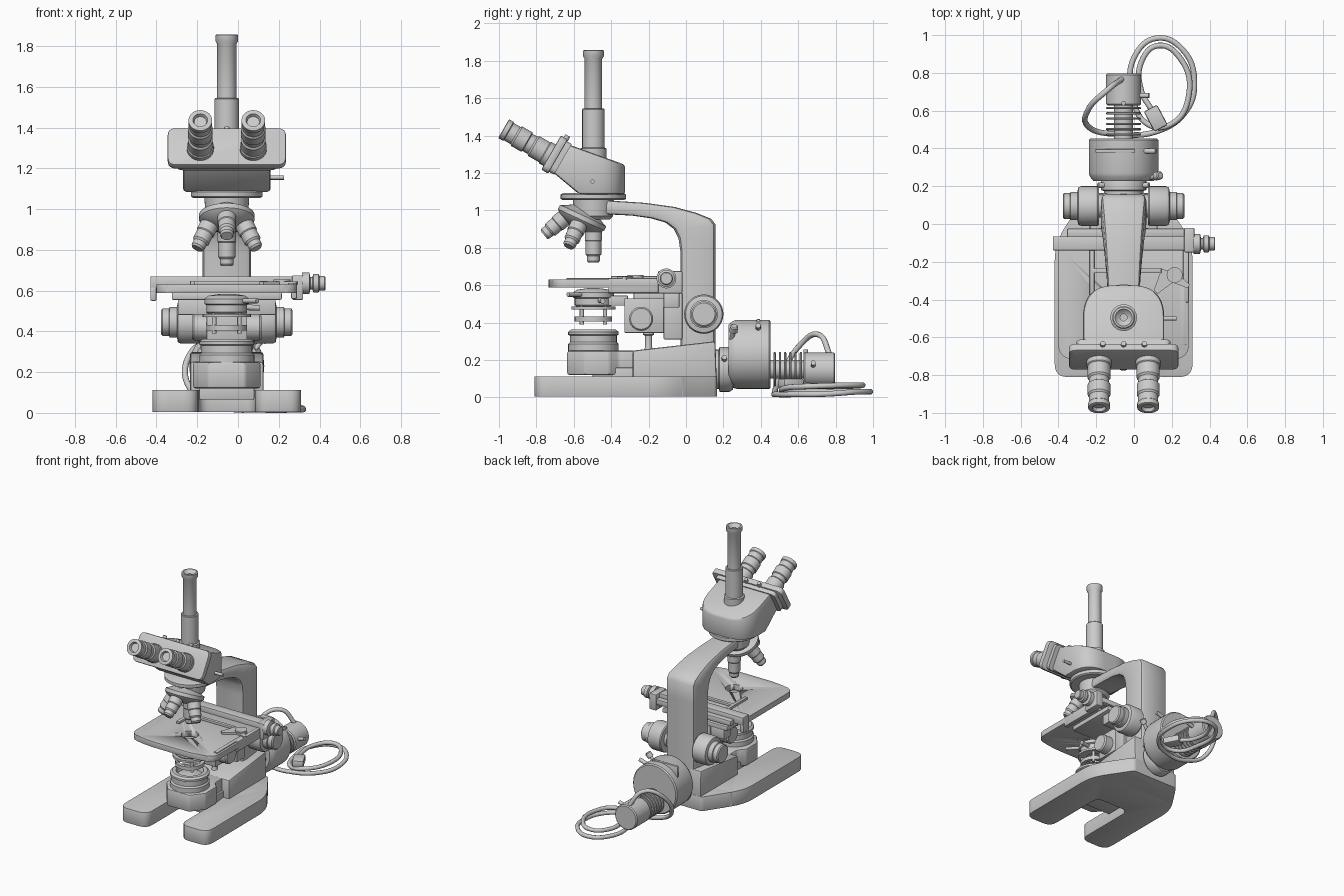
import bpy, bmesh, math
from mathutils import Vector, Matrix, Euler

if "Cube" in bpy.data.objects:
    bpy.data.objects.remove(bpy.data.objects["Cube"])

CX = -0.055          # the optical axis sits slightly left of the bounding-box centre
AX = -0.495          # y of the optical axis


def build(name, rings, wrap=False, bevel=0, cuts=(), M=None):
    """Loft through rings of points, optionally cut by planes and bevelled."""
    bm = bmesh.new()
    rows = [[bm.verts.new(p) for p in ring] for ring in rings]
    n = len(rows[0])
    for a, b in zip(rows, rows[1:] + (rows[:1] if wrap else [])):
        for i in range(n):
            bm.faces.new((a[i], a[(i + 1) % n], b[(i + 1) % n], b[i]))
    if not wrap:
        bm.faces.new(rows[0])
        bm.faces.new(rows[-1])
    if M:
        bm.transform(M)
    for co, no in cuts:
        bmesh.ops.bisect_plane(bm, geom=bm.verts[:] + bm.edges[:] + bm.faces[:],
                               plane_co=co, plane_no=no, clear_outer=True)
        bmesh.ops.holes_fill(bm, edges=[e for e in bm.edges if e.is_boundary], sides=0)
    bmesh.ops.recalc_face_normals(bm, faces=bm.faces[:])
    bm.normal_update()
    if bevel:
        sharp = [e for e in bm.edges if e.calc_face_angle(0) > 0.6]
        bmesh.ops.bevel(bm, geom=sharp, offset=bevel, segments=2, profile=0.5,
                        affect='EDGES', clamp_overlap=True)
        bm.normal_update()
    for f in bm.faces:
        f.smooth = True
    for e in bm.edges:
        e.smooth = e.calc_face_angle(0) < 0.6
    me = bpy.data.meshes.new(name)
    bm.to_mesh(me)
    bm.free()
    ob = bpy.data.objects.new(name, me)
    ob.location.x = CX
    bpy.context.collection.objects.link(ob)
    return ob


def lathe(name, prof, at, d=(0, 0, 1), n=40, wrap=False):
    rings = [[(r * math.cos(2 * math.pi * i / n), r * math.sin(2 * math.pi * i / n), h)
              for i in range(n)] for r, h in prof]
    M = Matrix.Translation(at) @ Vector(d).to_track_quat('Z', 'Y').to_matrix().to_4x4()
    return build(name, rings, wrap, M=M)


def rod(name, r, a, b, n=24):
    d = Vector(b) - Vector(a)
    return lathe(name, [(r, 0), (r, d.length)], a, d, n)


def extrude(name, pts, lo, hi, axis='z', **kw):
    put = (lambda p, h: (p[0], p[1], h)) if axis == 'z' else (lambda p, h: (h, p[0], p[1]))
    return build(name, [[put(p, h) for p in pts] for h in (lo, hi)], **kw)


def box(name, lo, hi, bevel=0.006):
    (x0, y0, z0), (x1, y1, z1) = lo, hi
    return extrude(name, [(x0, y0), (x1, y0), (x1, y1), (x0, y1)], z0, z1, bevel=bevel)


def rounded(pts, n=7):
    """Round each (x, y, radius) corner of a polygon."""
    out = []
    for i, (x, y, r) in enumerate(pts):
        p = Vector((x, y))
        if not r:
            out.append(p)
            continue
        a = p + (Vector(pts[i - 1][:2]) - p).normalized() * r
        b = p + (Vector(pts[(i + 1) % len(pts)][:2]) - p).normalized() * r
        for k in range(n):
            t = k / (n - 1)
            out.append(a * (1 - t) ** 2 + p * 2 * t * (1 - t) + b * t * t)
    return out


def sym(half):
    return half + [(-x, *rest) for x, *rest in reversed(half)]


# Base: two feet joined at the back, and the housing behind the lamp port
base = sym([(.14, -.30, .06), (.14, -.81, .07), (.365, -.81, .07), (.365, -.10, .1),
            (.28, .03, .06), (.19, .165, .02)])
extrude("base", rounded(base), 0.005, 0.112, bevel=0.01)
extrude("base_housing", [(-.285, .06), (-.285, .25), (.157, .30), (.165, .06)], -.18, .18, 'x', bevel=.012)
box("lamp_port_underside", (-.135, -.50, .065), (.135, -.25, .16))
block = sym([(.09, -.635), (.165, -.54), (.165, -.41), (.12, -.36), (.12, -.27)])
extrude("illuminator_block", block, .12, .25, bevel=.012)
lathe("illuminator_ring", [(.135, .24), (.135, .285), (.125, .295), (.125, .33), (.135, .335), (.135, .35),
                           (.12, .362), (.095, .362), (.085, .33), (.02, .345)], (0, AX, 0))

# Arm: vertical pillar curving forward to the nose
arm = [(.157, .28, -.03, .28, .12), (.157, .80, -.03, .78, .12), (.157, .925, -.04, .85, .12),
       (.135, .955, -.065, .90, .118), (.06, .985, -.11, .935, .11), (-.06, 1.018, -.19, .958, .10),
       (-.22, 1.04, -.29, .972, .09), (-.45, 1.055, -.45, .98, .08)]
rings = []
for oy, oz, iy, iz, w in arm:
    ring = []
    for t, k in ((0, .8), (.05, .93), (.18, 1), (.82, 1), (.95, .93), (1, .8)):
        ring.append((w * k, oy + (iy - oy) * t, oz + (iz - oz) * t))
    rings.append(ring + [(-x, y, z) for x, y, z in reversed(ring)])
build("arm", rings)
lathe("arm_nose", [(.085, .95), (.105, .97), (.11, 1.06)], (0, AX, 0))
lathe("head_mount", [(.165, 1.055), (.175, 1.062), (.175, 1.085), (.16, 1.092)], (0, AX, 0), n=56)

# Focus knobs on both sides
for s, side in ((-1, "left"), (1, "right")):
    lathe("focus_knob_" + side, [(.06, .11), (.06, .13), (.1, .13), (.105, .137), (.105, .225), (.098, .24),
          (.075, .245), (.075, .28), (.068, .283), (.068, .315), (.06, .322)], (0, .095, .445), (s, 0, 0))

# Head housing: U-shaped block cut by sloping planes
head = rounded([(.215, -.80, 0), (.215, -.325, .17), (-.215, -.325, .17), (-.215, -.80, 0)], 12)
tilt = math.radians(30)
fwd = Vector((0, -math.cos(tilt), math.sin(tilt)))
extrude("head_housing", head, 1.085, 1.40, bevel=.016, cuts=[
    ((0, -.68, 1.29), fwd), ((0, -.58, 1.335), (0, .09, .25)), ((0, -.57, 1.085), (0, -.125, -.15))])
plate = rounded([(.29, -.105, .04), (.29, .105, .04), (-.29, .105, .04), (-.29, -.105, .04)])
tip = Matrix.Translation((0, -.68, 1.285)) @ Euler((math.pi / 2 - tilt, 0, 0)).to_matrix().to_4x4()
extrude("eyepiece_plate", plate, .005, .048, bevel=.008, M=tip)
rail = [(x * .86, y * .9) for x, y in plate]
extrude("eyepiece_plate_back", rail, -.025, .006, M=tip)
for x in (-.11, 0, .11):
    rod("plate_screw", .014, (x, -.645, 1.375), (x, -.632, 1.40), 12)
for s, side in ((-1, "left"), (1, "right")):
    lathe("eyepiece_" + side, [(.066, -.02), (.066, .06), (.061, .065), (.061, .13), (.053, .14), (.053, .17),
          (.06, .175), (.06, .235), (.053, .245), (.053, .285), (.058, .29), (.058, .315), (.05, .318),
          (.036, .318), (.03, .30)], (s * .13, -.70, 1.278), fwd)
rod("head_lever", .011, (.2, -.5, 1.155), (.28, -.5, 1.155), 16)

# Vertical camera tube
lathe("camera_tube", [(.07, 1.26), (.07, 1.33), (.06, 1.335), (.06, 1.54), (.056, 1.545), (.047, 1.545),
                      (.047, 1.81), (.056, 1.825), (.056, 1.855), (.045, 1.857), (.03, 1.84), (.018, 1.835),
                      (.018, 1.78)], (0, AX, 0))

# Revolving nosepiece with four objectives spread on a cone
apex = Vector((0, AX, 1.09))
axis = Vector((0, -math.sin(math.radians(25)), -math.cos(math.radians(25))))
lathe("nosepiece", [(.06, .04), (.075, .1), (.12, .125), (.136, .13), (.136, .155), (.12, .172), (.05, .205)],
      apex, axis, 56)
for i in range(4):
    d = Matrix.Rotation(i * math.pi / 2, 3, axis) @ Vector((0, 0, -1))
    L = .37 if i == 0 else .345
    lathe("objective_%d" % (i + 1), [(.036, .13), (.036, .2), (.046, .205), (.046, .25), (.042, .255),
          (.042, L - .045), (.034, L - .035), (.034, L - .01), (.027, L), (.012, L)], apex, d, 32)

# Stage plate with light hole
stage = rounded(sym([(.2, -.735, .1), (.345, -.70, .06), (.345, -.12, .01)]))
plate = extrude("stage_plate", stage, .588, .63, bevel=.005)
hole = rod("stage_hole_cutter", .06, (0, AX, .5), (0, AX, .7), 40)
hole.hide_render = True
hole.hide_viewport = True
cut = plate.modifiers.new("hole", 'BOOLEAN')
cut.operation, cut.object, cut.solver = 'DIFFERENCE', hole, 'EXACT'
box("stage_carriage", (-.27, -.415, .555), (.27, -.025, .59))

# Mechanical slide holder
box("slide_rail", (-.375, -.14, .61), (.39, -.065, .67))
box("slide_rail_back", (-.30, -.07, .60), (.34, -.025, .64))
box("slide_rail_end", (-.375, -.14, .55), (-.345, -.07, .62))
box("side_rail", (.315, -.415, .56), (.345, -.06, .637))
box("side_bar", (.30, -.64, .628), (.33, -.30, .637), .002)
box("slide_bar", (-.17, -.26, .63), (.2, -.235, .648), .003)
extrude("slide_finger", [(.16, -.35), (.18, -.37), (.26, -.31), (.34, -.34), (.35, -.32), (.27, -.25), (.2, -.24)],
        .63, .645)
rod("slide_finger_pivot", .042, (.27, -.27, .63), (.27, -.27, .655))
box("slide_arm", (-.18, -.40, .63), (-.155, -.12, .648), .003)
box("stage_knob_block", (.32, -.15, .555), (.375, -.02, .675))
lathe("stage_knobs", [(.053, .37), (.053, .405), (.03, .41), (.03, .42), (.045, .425), (.045, .45), (.035, .455),
                      (.035, .48), (.03, .485)], (0, -.105, .636), (1, 0, 0))

# Stage support and condenser focus
box("stage_support", (-.24, -.12, .48), (.24, -.035, .56))
box("support_slide", (-.13, -.12, .31), (.13, -.02, .56))
box("condenser_bracket", (-.10, -.33, .345), (.10, -.11, .53))
box("bracket_neck", (-.05, -.28, .52), (.05, -.11, .56))
box("condenser_arm", (-.06, -.45, .49), (.06, -.31, .545))
for s in (-1, 1):
    lathe("condenser_knob", [(.064, .09), (.064, .16), (.056, .17)], (0, -.24, .42), (s, 0, 0))
lathe("limit_screw", [(.03, .24), (.018, .27), (.018, .33), (.03, .335), (.03, .36)], (0, -.20, 0), n=20)

# Condenser: lens barrel, iris ring, filter carrier on posts
lathe("condenser_barrel", [(.03, .485), (.09, .485), (.1, .495), (.1, .53), (.11, .535), (.11, .56), (.09, .575),
                           (.06, .58), (.03, .584)], (0, AX, 0))
lathe("condenser_iris", [(.06, .47), (.118, .47), (.118, .486), (.06, .486)], (0, AX, 0), wrap=True)
lathe("filter_carrier", [(.075, .405), (.1, .405), (.1, .432), (.075, .432)], (0, AX, 0), wrap=True)
for i in range(4):
    a = math.pi / 4 + i * math.pi / 2
    x, y = .088 * math.cos(a), AX + .088 * math.sin(a)
    rod("carrier_post", .011, (x, y, .39), (x, y, .49), 12)
rod("iris_lever", .012, (.08, -.56, .55), (.15, -.63, .55), 12)
rod("centring_screw", .014, (.06, AX + .03, .52), (.16, AX + .05, .515), 12)

# Lamp house behind the base: flange, drum, fins and socket
back = (0, 1, 0)
lathe("lamp_flange", [(.105, .15), (.105, .175), (.12, .18), (.12, .232), (.11, .25)], (0, 0, .15), back)
lathe("lamp_drum", [(.16, .228), (.178, .25), (.184, .27), (.184, .445), (.176, .453)], (0, 0, .23), back, 56)
box("lamp_drum_slot", (-.15, .378, .33), (.06, .396, .418), .002)
lathe("lamp_core", [(.05, .44), (.05, .64)], (0, 0, .15), back)
for i in range(6):
    y = .468 + i * .028
    lathe("cooling_fin_%d" % (i + 1), [(.088, y), (.092, y + .003), (.092, y + .009), (.088, y + .012)],
          (0, 0, .15), back)
lathe("lamp_socket", [(.085, .628), (.093, .635), (.093, .79), (.086, .797), (.03, .797)], (0, 0, .148), back)
for s in (-1, 1):
    rod("flange_screw", .014, (s * .1, .205, .2), (s * .135, .205, .215), 12)
lathe("lamp_clamp_screw", [(.012, 0), (.012, .08), (.022, .082), (.022, .115), (.016, .12)],
      (.12, .24, .29), (.62, .15, .75), 20)
rod("lamp_adjust_lever", .014, (.09, .386, .36), (.17, .386, .385), 16)
rod("socket_screw", .013, (.08, .68, .17), (.135, .68, .185), 16)
rod("socket_top_screw", .012, (0, .64, .23), (0, .64, .255), 12)

# Mains cord: arcs off the socket and coils twice on the ground
path = [(-.06, .77, .225), (-.14, .71, .335), (-.24, .61, .28), (-.235, .51, .12), (-.08, .475, .03),
        (.12, .49, .016), (.27, .59, .016), (.32, .74, .018), (.26, .92, .03), (.12, .984, .03), (0, .88, .03),
        (-.01, .70, .03), (.07, .53, .03), (.2, .53, .05), (.29, .68, .06), (.25, .87, .065), (.13, .945, .065),
        (.04, .86, .06), (.04, .70, .06), (.09, .61, .07)]
cu = bpy.data.curves.new("power_cord", 'CURVE')
cu.dimensions = '3D'
cu.bevel_depth, cu.bevel_resolution, cu.resolution_u, cu.use_fill_caps = .015, 3, 8, True
sp = cu.splines.new('BEZIER')
sp.bezier_points.add(len(path) - 1)
for p, co in zip(sp.bezier_points, path):
    p.co = co
    p.handle_left_type = p.handle_right_type = 'AUTO'
bpy.context.collection.objects.link(bpy.data.objects.new("power_cord", cu))
plug = box("power_plug", (-.04, -.06, -.025), (.04, .06, .025), .01)
plug.location = (.115, .56, .075)
plug.rotation_euler = (0, 0, math.radians(28))
